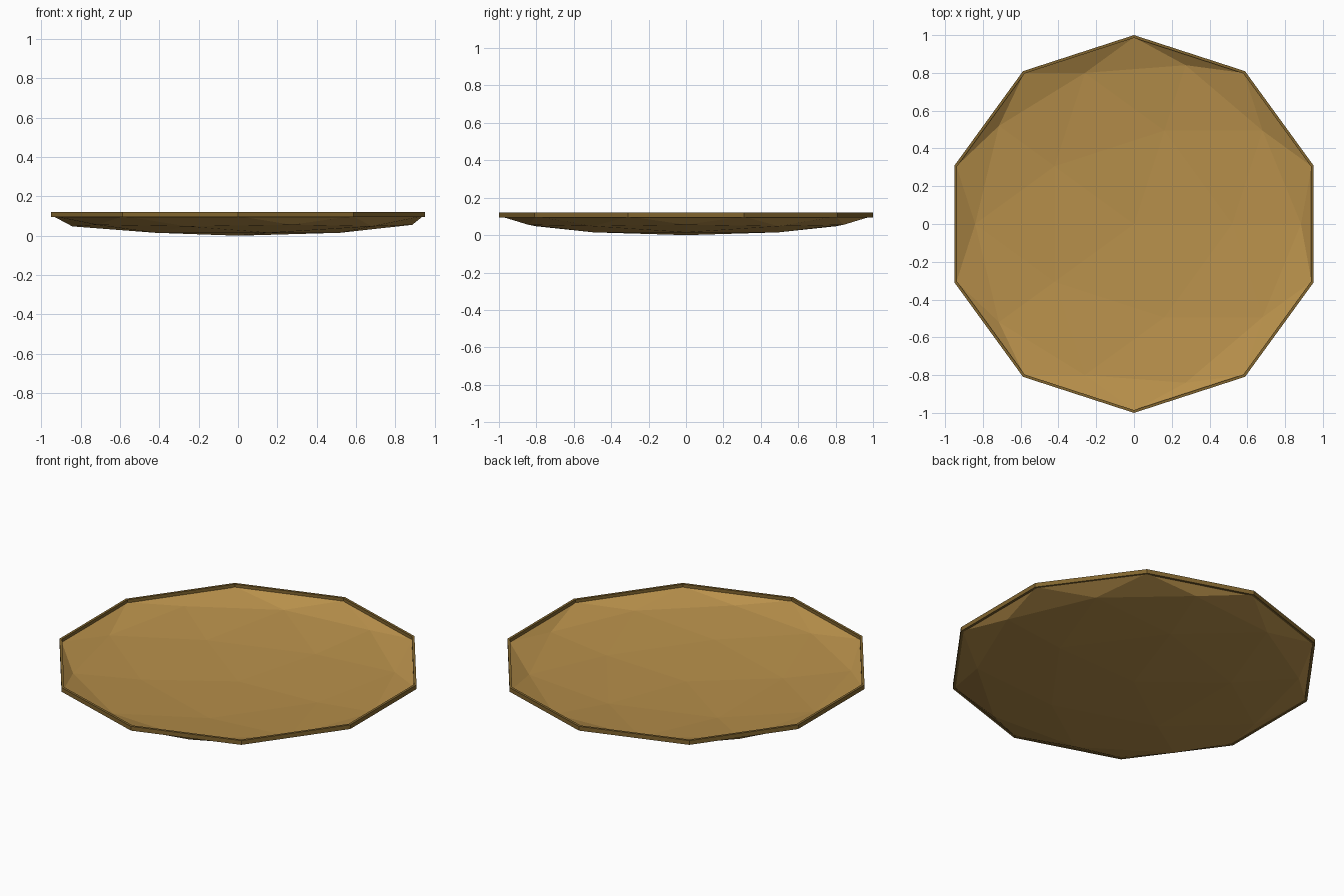
import bpy, bmesh, math

if "Cube" in bpy.data.objects:
    bpy.data.objects.remove(bpy.data.objects["Cube"])


def material(name, rgb):
    m = bpy.data.materials.new(name)
    m.diffuse_color = (*rgb, 1)
    m.use_nodes = True
    m.node_tree.nodes["Principled BSDF"].inputs["Base Color"].default_value = m.diffuse_color
    return m


def make_object(name, bm, mat):
    me = bpy.data.meshes.new(name)
    bm.to_mesh(me)
    bm.free()
    me.materials.append(mat)
    ob = bpy.data.objects.new(name, me)
    bpy.context.collection.objects.link(ob)
    return ob


gold = material("warm gold", (0.48, 0.28, 0.07))
bronze = material("dark bronze", (0.22, 0.13, 0.028))

RIM_LOW, RIM_TOP, DEPTH = 0.095, 0.12, 0.1

# shallow dish: lower half of a faceted sphere, flattened
bm = bmesh.new()
bmesh.ops.create_icosphere(bm, subdivisions=2, radius=1)
bmesh.ops.delete(bm, geom=[v for v in bm.verts if v.co.z > 0.05], context='VERTS')
for v in bm.verts:
    x, y, z = v.co
    v.co = (-x * 0.99, -y * 0.99, DEPTH * (1 + z))
dish = make_object("dish", bm, gold)
solid = dish.modifiers.new("thickness", 'SOLIDIFY')
solid.thickness = 0.004
solid.offset = -1

# ten-sided rim band with a rectangular section
bm = bmesh.new()
section = [(1.0, RIM_LOW), (1.0, RIM_TOP), (0.985, RIM_TOP), (0.985, RIM_LOW)]
rings = []
for i in range(10):
    a = math.radians(90 + 36 * i)
    rings.append([bm.verts.new((r * math.cos(a), r * math.sin(a), z)) for r, z in section])
for i in range(10):
    p, q = rings[i], rings[(i + 1) % 10]
    for j in range(4):
        k = (j + 1) % 4
        bm.faces.new((p[j], q[j], q[k], p[k]))
bmesh.ops.recalc_face_normals(bm, faces=bm.faces)
make_object("rim", bm, bronze)
